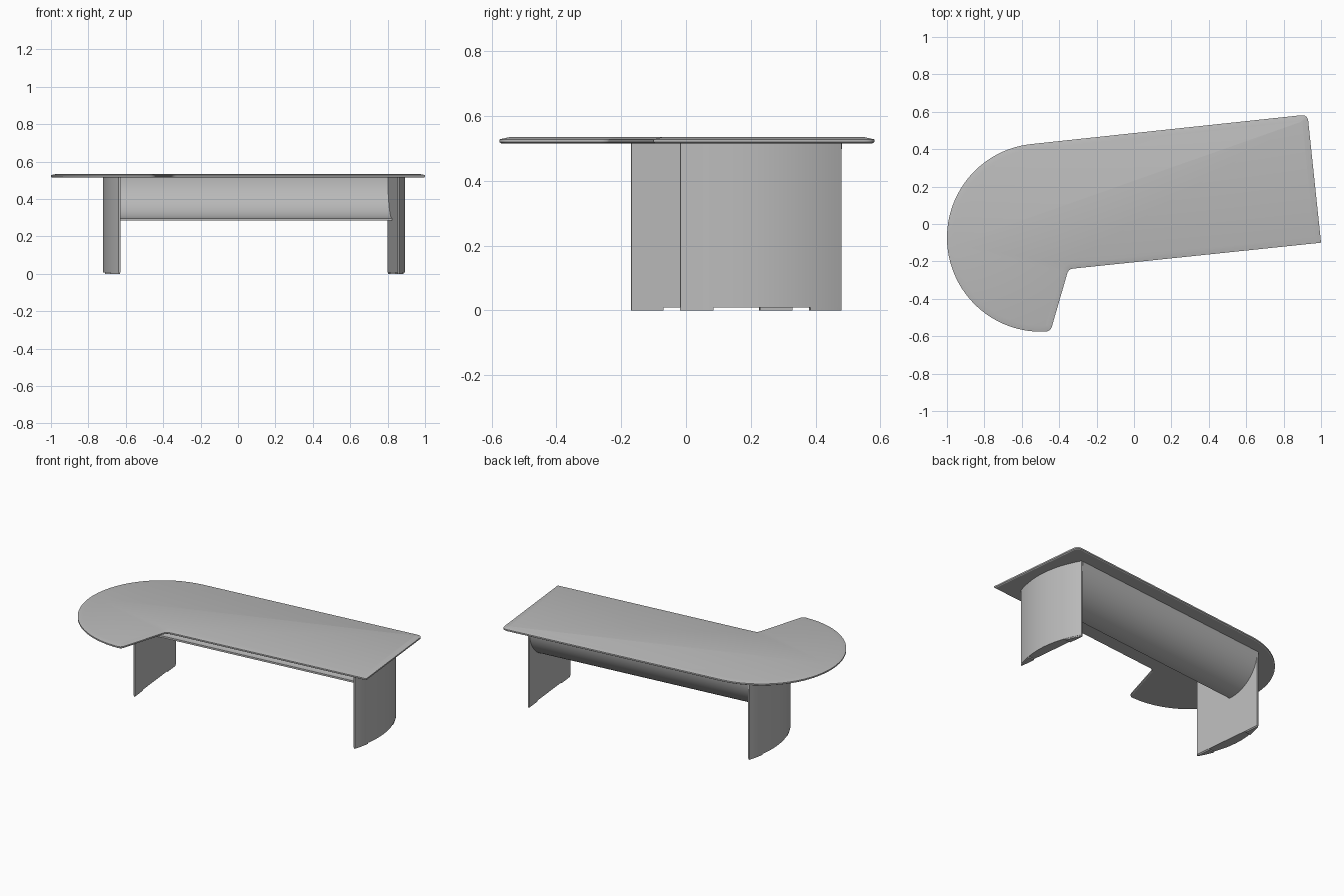
import bpy, bmesh
from math import radians, sin, cos, pi, sqrt
from mathutils import Vector

if "Cube" in bpy.data.objects:
    bpy.data.objects.remove(bpy.data.objects["Cube"])

mat = bpy.data.materials.new("light grey")
mat.use_nodes = True
GREY = (0.5, 0.5, 0.5, 1)
mat.diffuse_color = GREY
mat.node_tree.nodes["Principled BSDF"].inputs["Base Color"].default_value = GREY

TURN = radians(5.9)      # the desk stands slightly turned
UNDER = 0.515            # underside of the top
HALF = 0.25              # half depth of a leg


def prism(name, points, along, rim=None, loc=(0, 0, 0), turn=0):
    """Extrude a closed outline; rim = (top inset, top rise, bottom inset, bottom drop)."""
    bm = bmesh.new()
    face = bm.faces.new([bm.verts.new(p) for p in points])
    made = bmesh.ops.extrude_face_region(bm, geom=[face])["geom"]
    cap = [g for g in made if isinstance(g, bmesh.types.BMFace)]
    bmesh.ops.translate(bm, vec=along, verts=cap[0].verts)
    bmesh.ops.recalc_face_normals(bm, faces=bm.faces)
    if rim:
        for f, width, rise in ((cap[0], rim[0], rim[1]), (face, rim[2], rim[3])):
            bmesh.ops.inset_region(bm, faces=[f], thickness=width, depth=rise,
                                   use_even_offset=True)
    mesh = bpy.data.meshes.new(name)
    bm.to_mesh(mesh)
    bm.free()
    mesh.materials.append(mat)
    ob = bpy.data.objects.new(name, mesh)
    bpy.context.collection.objects.link(ob)
    ob.location = loc
    ob.rotation_euler.z = turn
    bpy.ops.object.select_all(action='DESELECT')
    ob.select_set(True)
    bpy.context.view_layer.objects.active = ob
    bpy.ops.object.shade_smooth_by_angle(angle=radians(20))
    return ob


def fillet(before, corner, after, cut, steps=6):
    """Rounded corner between two directions."""
    c = Vector(corner)
    a = c + (Vector(before) - c).normalized() * cut
    b = c + (Vector(after) - c).normalized() * cut
    ts = [i / steps for i in range(steps + 1)]
    return [a * (1 - t) ** 2 + c * 2 * t * (1 - t) + b * t * t for t in ts]


# Top: round left end, straight wing, notch at the front
centre, radius = Vector((-0.497, -0.073)), 0.503
start, end = pi / 2 + TURN, radians(266)
arc = [centre + radius * Vector((cos(a), sin(a)))
       for a in (start + (end - start) * i / 48 for i in range(49))]
tip, notch = (-0.447, -0.576), (-0.35, -0.241)
front, back = (1.0, -0.1), (0.928, 0.585)
outline = (arc + fillet(arc[-1], tip, notch, 0.03) + fillet(tip, notch, front, 0.025)
           + [Vector(front)] + fillet(front, back, arc[0], 0.036))
outline = [(p.x, p.y, UNDER + 0.004) for p in outline]
prism("desk_top", outline, (0, 0, 0.009), rim=(0.032, 0.007, 0.006, 0.004))


# Legs: flat inside, bowed outside, each on two low feet
def bow(side, v0, v1, z, gap=0.0):
    pts = [(side * gap, v0, z)]
    for i in range(25):
        v = v0 + (v1 - v0) * i / 24
        pts.append((side * (0.01 + 0.055 * (1 - (v / HALF) ** 2) - gap), v, z))
    return pts + [(side * gap, v1, z)]


left_mid, right_mid = Vector((-0.654, 0.08, 0)), Vector((0.826, 0.23, 0))
for label, side, mid in (("left", 1, right_mid), ("right", -1, left_mid)):
    prism(label + "_leg", bow(side, -HALF, HALF, 0.008), (0, 0, UNDER - 0.008),
          loc=mid, turn=TURN)
    for place, v0, v1 in (("front", -HALF, -0.15), ("back", 0.15, HALF)):
        prism(f"{label}_{place}_foot", bow(side, v0, v1, 0, 0.002), (0, 0, 0.008),
              loc=mid, turn=TURN)

# Curved panel: quarter-round trough from the back of the top down and forward
quarter = [pi / 2 * i / 24 for i in range(25)]
section = [(0, 0.02 + r * cos(a), UNDER - r * sin(a))
           for r, angles in ((0.23, quarter), (0.218, quarter[::-1])) for a in angles]
span = (right_mid - left_mid).length
prism("curved_panel", section, (span, 0, 0), loc=left_mid, turn=TURN)
